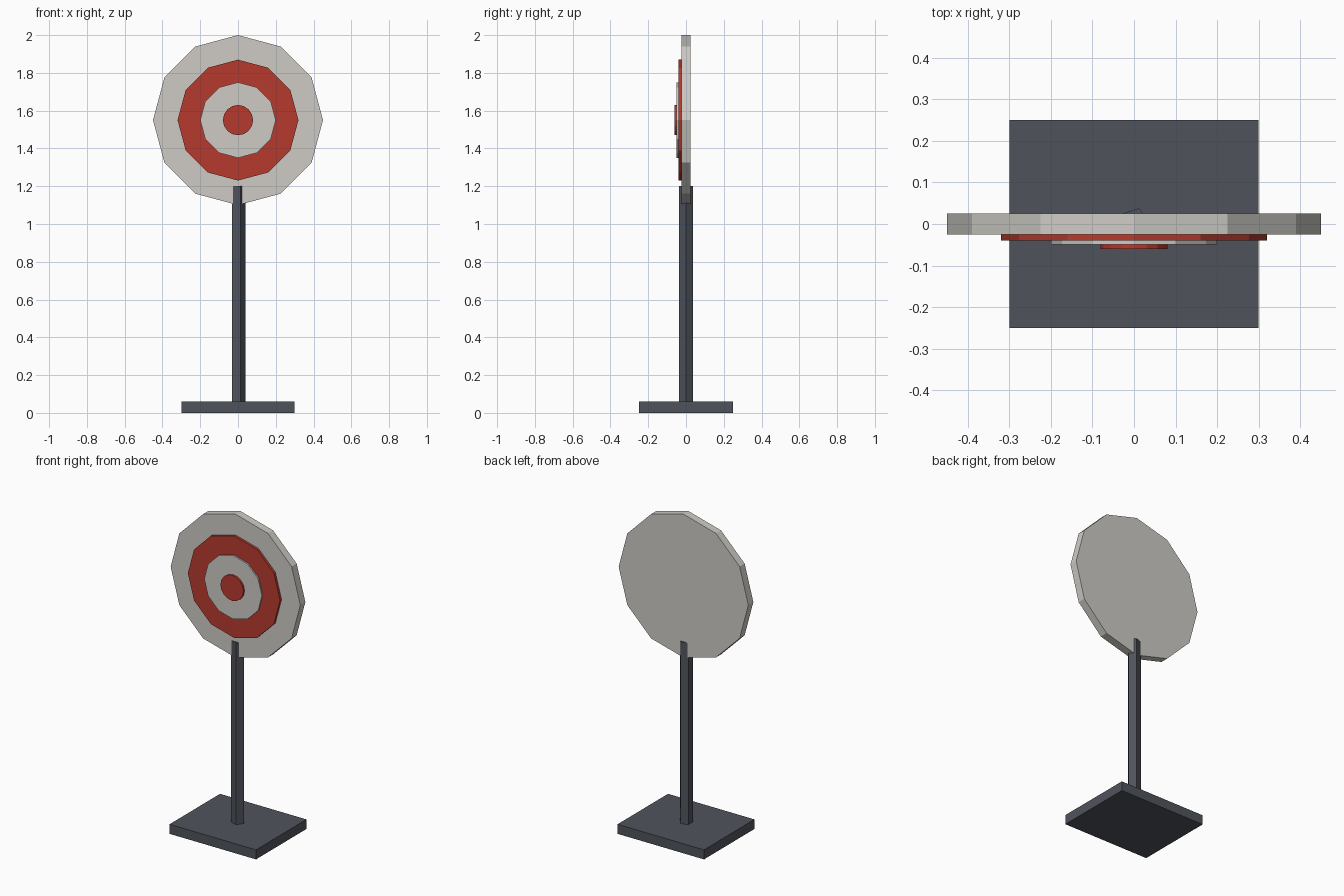
import bpy, math

if "Cube" in bpy.data.objects:
    bpy.data.objects.remove(bpy.data.objects["Cube"])


def material(name, color):
    mat = bpy.data.materials.new(name)
    mat.diffuse_color = (*color, 1)
    mat.use_nodes = True
    mat.node_tree.nodes["Principled BSDF"].inputs["Base Color"].default_value = mat.diffuse_color
    return mat


white = material("off_white", (0.62, 0.60, 0.56))
red = material("target_red", (0.47, 0.042, 0.026))
steel = material("dark_steel", (0.078, 0.087, 0.105))

CENTRE_Z = 1.55


def disc(name, radius, y_front, y_back, mat, sides=12):
    """Upright disc facing -y, with a corner at the top."""
    bpy.ops.mesh.primitive_cylinder_add(
        vertices=sides, radius=radius, depth=y_back - y_front,
        location=(0, (y_front + y_back) / 2, CENTRE_Z),
        rotation=(math.pi / 2, 0, 0))
    obj = bpy.context.object
    obj.name = name
    obj.data.materials.append(mat)


# Base plate
bpy.ops.mesh.primitive_cube_add(size=1, location=(0, 0, 0.03))
base = bpy.context.object
base.name = "base_plate"
base.scale = (0.6, 0.5, 0.06)
base.data.materials.append(steel)

# Five-sided post with one corner pointing along +x
bpy.ops.mesh.primitive_cylinder_add(
    vertices=5, radius=0.04, depth=1.14, location=(0, 0, 0.63),
    rotation=(0, 0, -math.pi / 2))
post = bpy.context.object
post.name = "post"
post.data.materials.append(steel)

# Target board and its stepped rings
disc("target_board", 0.45, -0.025, 0.025, white)
disc("outer_ring", 0.32, -0.04, -0.02, red)
disc("inner_ring", 0.20, -0.049, -0.03, white)
disc("bullseye", 0.08, -0.06, -0.04, red, sides=16)
